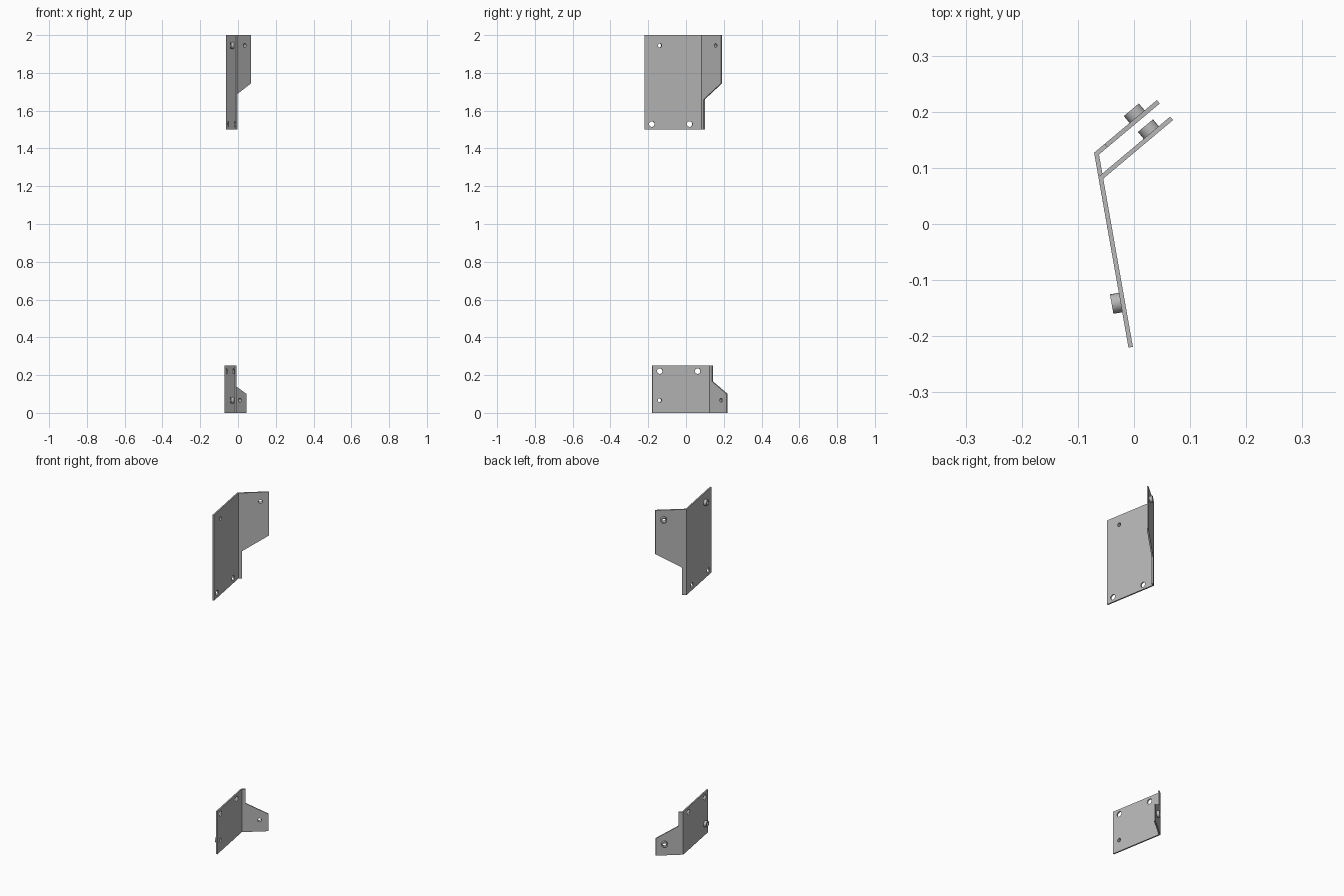
import bpy, bmesh, math
from mathutils import Vector, Matrix

if "Cube" in bpy.data.objects:
    bpy.data.objects.remove(bpy.data.objects["Cube"], do_unlink=True)

steel = bpy.data.materials.new("grey_steel")
steel.use_nodes = True
GREY = (0.48, 0.48, 0.48, 1)
steel.diffuse_color = GREY
steel.node_tree.nodes["Principled BSDF"].inputs["Base Color"].default_value = GREY

T = 0.008                                   # sheet thickness
A, B = math.radians(10), math.radians(40)
PLATE_DIR = Vector((math.sin(A), -math.cos(A), 0))
FLANGE_DIR = Vector((math.cos(B), math.sin(B), 0))
PLATE_IN = Vector((math.cos(A), math.sin(A), 0))
FLANGE_IN = Vector((math.sin(B), -math.cos(B), 0))
MITRE = (PLATE_IN + FLANGE_IN) / (1 + PLATE_IN.dot(FLANGE_IN))


def make_object(name, bm):
    bmesh.ops.recalc_face_normals(bm, faces=bm.faces)
    mesh = bpy.data.meshes.new(name)
    bm.to_mesh(mesh)
    bm.free()
    mesh.materials.append(steel)
    obj = bpy.data.objects.new(name, mesh)
    bpy.context.collection.objects.link(obj)
    return obj


def activate(obj):
    bpy.ops.object.select_all(action='DESELECT')
    obj.select_set(True)
    bpy.context.view_layer.objects.active = obj


def cylinder(name, centre, axis, radius, depth):
    bm = bmesh.new()
    turn = axis.to_track_quat('Z', 'Y').to_matrix().to_4x4()
    bmesh.ops.create_cone(bm, cap_ends=True, segments=24, radius1=radius,
                          radius2=radius, depth=depth,
                          matrix=Matrix.Translation(centre) @ turn)
    return make_object(name, bm)


def drill(obj, centre, axis, radius):
    cutter = cylinder("hole_cutter", centre, axis, radius, 0.08)
    cutter.hide_render = True
    activate(obj)
    mod = obj.modifiers.new("hole", 'BOOLEAN')
    mod.operation, mod.solver, mod.object = 'DIFFERENCE', 'EXACT', cutter
    bpy.ops.object.modifier_apply(modifier=mod.name)
    bpy.data.objects.remove(cutter, do_unlink=True)


def smooth(obj):
    activate(obj)
    bpy.ops.object.shade_smooth_by_angle(angle=math.radians(30))


def bracket(name, corner, plate_len, bend_z, flange_outline, holes, nuts):
    # Folded sheet: plate and flange outlines share the bend edge
    low, high = bend_z

    def point(s, z, inner):
        if s == 0:
            p = corner + MITRE * T * inner
        elif s < 0:
            p = corner - PLATE_DIR * s + PLATE_IN * T * inner
        else:
            p = corner + FLANGE_DIR * s + FLANGE_IN * T * inner
        return p + Vector((0, 0, z))

    plate = [(0, low), (0, high), (-plate_len, high), (-plate_len, low)]
    flange = [(0, high), (0, low)] + flange_outline
    rim = [(0, low)] + flange_outline + [(0, high)] + plate[2:]
    bm = bmesh.new()
    verts = {(p, i): bm.verts.new(point(*p, i)) for p in rim for i in (0, 1)}
    for outline in (plate, flange):
        for i in (0, 1):
            bm.faces.new([verts[p, i] for p in outline])
    for p, q in zip(rim, rim[1:] + rim[:1]):
        bm.faces.new([verts[p, 0], verts[q, 0], verts[q, 1], verts[p, 1]])
    sheet = make_object(name, bm)

    # Fixing holes in the plate
    for s, z in holes:
        drill(sheet, point(-s, z, 0.5), PLATE_IN, 0.015)

    # Round threaded bosses on the outer side
    for label, s, z in nuts:
        axis = PLATE_IN if s < 0 else FLANGE_IN
        drill(sheet, point(s, z, 0.5), axis, 0.0105)
        seat = point(s, z, 0)
        boss = cylinder(name + "_" + label, seat - axis * 0.008, axis, 0.0175, 0.016)
        drill(boss, seat, axis, 0.0105)
        smooth(boss)
    smooth(sheet)


# Tall bracket at the top
bracket("upper_bracket", Vector((-0.0635, 0.084, 0)), 0.309, (1.5, 2.0),
        [(0.025, 1.5), (0.025, 1.66), (0.167, 1.745), (0.167, 2.0)],
        [(0.27, 1.529), (0.067, 1.529)],
        [("plate_nut", -0.2275, 1.945), ("flange_nut", 0.123, 1.945)])

# Short bracket at the bottom
bracket("lower_bracket", Vector((-0.0711, 0.127, 0)), 0.311, (0.0, 0.25),
        [(0.146, 0.0), (0.146, 0.1), (0.025, 0.167), (0.025, 0.25)],
        [(0.271, 0.221), (0.067, 0.221)],
        [("plate_nut", -0.271, 0.067), ("flange_nut", 0.1, 0.067)])
